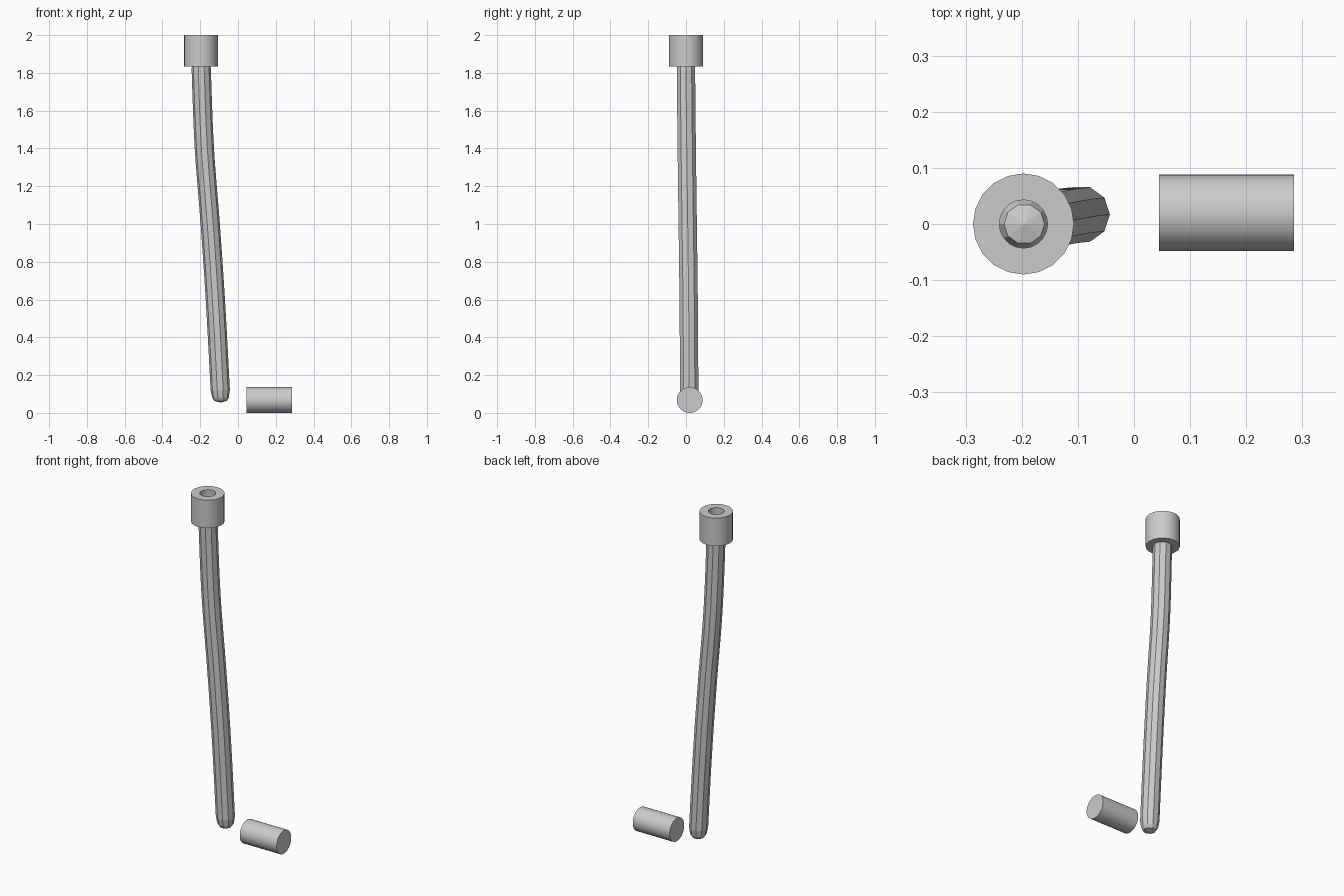
import bpy, bmesh, math
from mathutils import Vector, Matrix

cube = bpy.data.objects.get("Cube")
if cube:
    bpy.data.objects.remove(cube, do_unlink=True)

grey = bpy.data.materials.new("plain grey")
grey.use_nodes = True
colour = (0.6, 0.6, 0.6, 1)
grey.diffuse_color = colour
grey.node_tree.nodes["Principled BSDF"].inputs["Base Color"].default_value = colour


def add_object(name, bm, smooth_angle=None):
    bmesh.ops.recalc_face_normals(bm, faces=bm.faces)
    mesh = bpy.data.meshes.new(name)
    bm.to_mesh(mesh)
    bm.free()
    mesh.materials.append(grey)
    obj = bpy.data.objects.new(name, mesh)
    bpy.context.collection.objects.link(obj)
    if smooth_angle:
        bpy.ops.object.select_all(action='DESELECT')
        obj.select_set(True)
        bpy.context.view_layer.objects.active = obj
        bpy.ops.object.shade_smooth_by_angle(angle=math.radians(smooth_angle))
    return obj


def add_ring(bm, centre, radius, sides):
    return [bm.verts.new(centre + radius * Vector((math.cos(a), math.sin(a), 0)))
            for a in (math.tau * i / sides for i in range(sides))]


def bridge(bm, a, b):
    for i in range(len(a)):
        j = (i + 1) % len(a)
        bm.faces.new((a[i], a[j], b[j], b[i]))


def fan(bm, ring, tip):
    apex = bm.verts.new(tip)
    for i in range(len(ring)):
        bm.faces.new((ring[i], ring[(i + 1) % len(ring)], apex))


# Gently curved rod with a rounded, capped end at each tip
path = [Vector(p) for p in ((-0.092, 0.017, 0.055), (-0.094, 0.017, 0.12),
                            (-0.12, 0.014, 0.6), (-0.147, 0.009, 1.0),
                            (-0.178, 0.004, 1.4), (-0.194, 0, 1.8),
                            (-0.196, 0, 1.93))]


def rod_centre(z):
    for a, b, c, d in zip([path[0]] + path, path, path[1:], path[2:] + [path[-1]]):
        if z <= c.z:
            t = (z - b.z) / (c.z - b.z)
            m0 = (c - a) / (c.z - a.z) * (c.z - b.z)
            m1 = (d - b) / (d.z - b.z) * (c.z - b.z)
            p = (b * (2*t**3 - 3*t**2 + 1) + m0 * (t**3 - 2*t**2 + t)
                 + c * (3*t**2 - 2*t**3) + m1 * (t**3 - t**2))
            return Vector((p.x, p.y, z))
    return path[-1].copy()


bm = bmesh.new()
levels = [(0.063, 0.033), (0.08, 0.044)]
levels += [(0.12 + 0.0585 * i, 0.051) for i in range(30)]
levels += [(1.86, 0.048), (1.89, 0.036)]
rings = [add_ring(bm, rod_centre(z), r, 10) for z, r in levels]
for low, high in zip(rings, rings[1:]):
    bridge(bm, low, high)
fan(bm, rings[0], rod_centre(0.055))
fan(bm, rings[-1], rod_centre(1.9))
add_object("curved_rod", bm)

# Hollow collar around the top of the rod
bm = bmesh.new()
profile = [(0.045, 1.835), (0.09, 1.835), (0.09, 2.0), (0.043, 2.0)]
rings = [add_ring(bm, Vector((-0.197, 0, z)), r, 20) for r, z in profile]
for a, b in zip(rings, rings[1:] + rings[:1]):
    bridge(bm, a, b)
add_object("collar", bm, 30)

# Loose pin lying on its side
bm = bmesh.new()
bmesh.ops.create_cone(bm, cap_ends=True, segments=48, radius1=0.068,
                      radius2=0.068, depth=0.24,
                      matrix=Matrix.Translation((0.165, 0.02, 0.068))
                      @ Matrix.Rotation(math.pi / 2, 4, 'Y'))
add_object("loose_pin", bm, 30)
